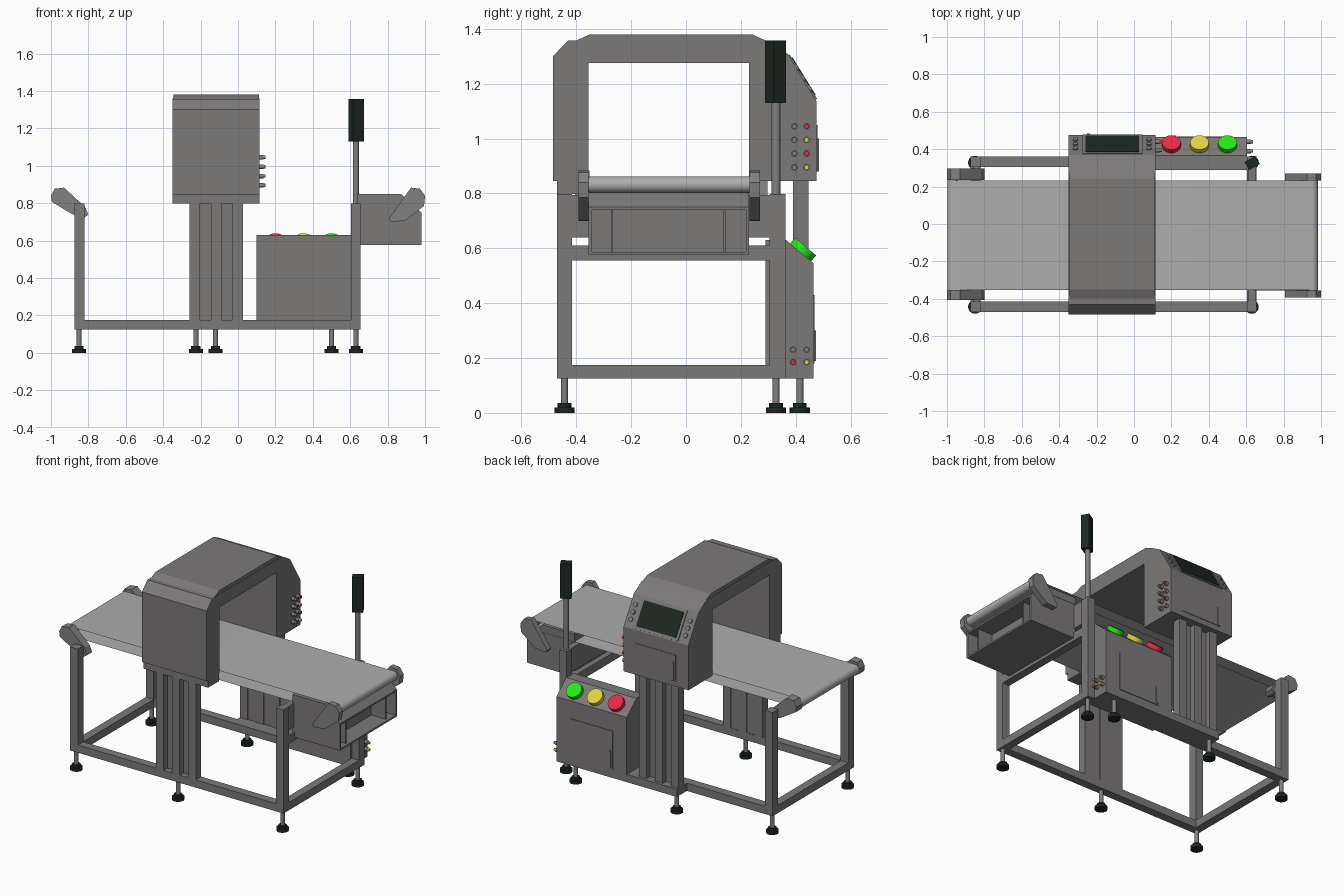
import bpy, bmesh, math
from mathutils import Matrix, Vector

if "Cube" in bpy.data.objects:
    bpy.data.objects.remove(bpy.data.objects["Cube"])


def mat(name, col):
    m = bpy.data.materials.new(name)
    m.diffuse_color = (*col, 1)
    m.use_nodes = True
    m.node_tree.nodes["Principled BSDF"].inputs["Base Color"].default_value = m.diffuse_color
    return m


BODY = mat("steel_grey", (0.20, 0.19, 0.19))
BELT = mat("belt_light_grey", (0.42, 0.42, 0.42))
METAL = mat("metal_grey", (0.22, 0.22, 0.22))
DARK = mat("dark_green_black", (0.012, 0.022, 0.015))
RED = mat("signal_red", (0.78, 0.025, 0.06))
YELLOW = mat("signal_yellow", (0.75, 0.64, 0.06))
GREEN = mat("signal_green", (0.02, 0.80, 0.01))


def finish(name, bm, m, smooth=False):
    bmesh.ops.recalc_face_normals(bm, faces=bm.faces)
    me = bpy.data.meshes.new(name)
    bm.to_mesh(me)
    bm.free()
    me.materials.append(m)
    if smooth:
        me.polygons.foreach_set("use_smooth", [True] * len(me.polygons))
        me.set_sharp_from_angle(angle=math.radians(35))
    ob = bpy.data.objects.new(name, me)
    bpy.context.collection.objects.link(ob)
    return ob


def box(name, x, y, z, m=BODY):
    """Axis-aligned box from (min, max) pairs."""
    bm = bmesh.new()
    bmesh.ops.create_cube(bm, size=1)
    for v in bm.verts:
        v.co = [r[0] if c < 0 else r[1] for c, r in zip(v.co, (x, y, z))]
    return finish(name, bm, m)


def prism(name, pts, lo, hi, axis, m=BODY, inset=None):
    """Outline extruded along x (points are y,z) or along y (points are x,z)."""
    bm = bmesh.new()
    place = (lambda p: (lo, p[0], p[1])) if axis == "x" else (lambda p: (p[0], lo, p[1]))
    f = bm.faces.new([bm.verts.new(place(p)) for p in pts])
    ext = bmesh.ops.extrude_face_region(bm, geom=[f])["geom"]
    d = Vector((hi - lo, 0, 0)) if axis == "x" else Vector((0, hi - lo, 0))
    bmesh.ops.translate(bm, verts=[g for g in ext if isinstance(g, bmesh.types.BMVert)], vec=d)
    bmesh.ops.recalc_face_normals(bm, faces=bm.faces)
    if inset:  # recess the face that looks along +x
        bmesh.ops.inset_region(bm, faces=[g for g in bm.faces if g.normal.x > 0.95], thickness=inset[0])
        face = max((g for g in bm.faces if g.normal.x > 0.95), key=lambda g: g.calc_area())
        face2 = bmesh.ops.extrude_face_region(bm, geom=[face])["geom"]
        bmesh.ops.translate(bm, verts=[g for g in face2 if isinstance(g, bmesh.types.BMVert)],
                            vec=(-inset[1], 0, 0))
        bmesh.ops.delete(bm, geom=[face], context="FACES")
    return finish(name, bm, m)


def rod(name, a, b, r, m=METAL, seg=24):
    """Cylinder from point a to point b."""
    a, b = Vector(a), Vector(b)
    bm = bmesh.new()
    q = (b - a).to_track_quat("Z", "Y").to_matrix().to_4x4()
    bmesh.ops.create_cone(bm, cap_ends=True, segments=seg, radius1=r, radius2=r,
                          depth=(b - a).length, matrix=Matrix.Translation((a + b) / 2) @ q)
    return finish(name, bm, m, True)


# Base frame and posts
FY, BY = (-0.47, -0.415), (0.305, 0.362)
LX, RX = (-0.875, -0.82), (0.603, 0.655)
BZ = (0.125, 0.175)
for nm, y in (("front", FY), ("back", BY)):
    box(nm + "_base_beam", (LX[0], RX[1]), y, BZ)
    box(nm + "_left_post", LX, y, (0.125, 0.797))
    box(nm + "_right_post", RX, y, (0.125, 0.797))
for nm, x in (("left", LX), ("right", RX)):
    box(nm + "_cross_beam", x, (-0.45, 0.34), BZ)
box("right_upper_cross_beam", RX, (-0.45, 0.34), (0.555, 0.61))
box("right_mount_plate", (0.61, 0.65), (-0.43, 0.32), (0.64, 0.795))
box("back_base_extension", (-0.26, 0.12), (0.35, 0.465), BZ)

# Adjustable feet
for i, (x, y) in enumerate([(-0.85, -0.443), (-0.12, -0.443), (0.63, -0.443), (-0.85, 0.328),
                            (0.63, 0.328), (-0.225, 0.415), (0.5, 0.415)]):
    rod(f"foot_pad_{i}", (x, y, 0), (x, y, 0.02), 0.037, DARK)
    rod(f"foot_hub_{i}", (x, y, 0.02), (x, y, 0.036), 0.025, DARK)
    rod(f"foot_stem_{i}", (x, y, 0.03), (x, y, 0.13), 0.013)

# Columns carrying the detector arch
for i, x in enumerate((-0.26, -0.145, -0.03)):
    box(f"front_column_{i}", (x, x + 0.056), FY, (0.175, 0.81))
    box(f"back_column_{i}", (x, x + 0.056), (0.39, 0.446), (0.175, 0.85))
box("front_column_backing", (-0.25, 0.02), (-0.43, -0.418), (0.175, 0.81))
box("back_column_backing", (-0.25, 0.02), (0.395, 0.41), (0.175, 0.85))

# Detector arch
GX = (-0.35, 0.115)
prism("detector_arch", [(-0.485, 0.845), (-0.485, 1.30), (-0.43, 1.357), (-0.24, 1.36), (0.29, 1.357),
                        (0.37, 1.31), (0.476, 1.135), (0.476, 0.845), (0.23, 0.845), (0.23, 1.275),
                        (-0.355, 1.275), (-0.355, 0.845)], *GX, "x")
prism("arch_top_cover", [(-0.405, 1.355), (-0.35, 1.38), (0.24, 1.38), (0.295, 1.355)],
      GX[0] + 0.004, GX[1] - 0.004, "x")
box("front_arch_skirt", GX, (-0.47, -0.36), (0.797, 0.85))

# Sloped operator panel: plate, screen, keys
S = Matrix.Translation((0, 0.423, 1.2225)) @ Matrix.Rotation(math.radians(-58.3), 4, "X")
for ob in (box("panel_plate", (-0.275, 0.045), (-0.095, 0.095), (-0.01, 0.006)),
           box("panel_screen", (-0.258, 0.028), (-0.08, 0.08), (0, 0.009), DARK)):
    ob.matrix_world = S
for i in range(3):
    for s, x in (("left", -0.313), ("right", 0.08)):
        v = -0.04 + 0.045 * i
        rod(f"panel_key_{s}_{i}", S @ Vector((x, v, -0.01)), S @ Vector((x, v, 0.008)), 0.014)

# Control cabinet with sloped top and three buttons
prism("control_cabinet", [(0.29, 0.125), (0.465, 0.125), (0.465, 0.545), (0.365, 0.63), (0.29, 0.63)],
      0.1, 0.605, "x")
n = Vector((0, 0.648, 0.762))
for nm, x, m in (("red", 0.2, RED), ("yellow", 0.35, YELLOW), ("green", 0.5, GREEN)):
    c = Vector((x, 0.418, 0.585))
    rod(nm + "_button", c - n * 0.01, c + n * 0.028, 0.05, m, 32)

# Access doors and handles on the back
box("arch_door", (-0.26, 0.03), (0.47, 0.479), (0.88, 1.05))
box("cabinet_door", (0.2, 0.5), (0.46, 0.469), (0.18, 0.43))
box("arch_door_handle", (-0.25, -0.235), (0.475, 0.484), (0.88, 1.0))
box("cabinet_door_handle", (0.21, 0.225), (0.465, 0.474), (0.19, 0.30))

# Cable connectors on the right sides
plugs = [(0.113, y, z, m) for z, m2 in ((1.045, RED), (0.995, YELLOW), (0.945, RED), (0.895, YELLOW))
         for y, m in ((0.395, METAL), (0.44, m2))]
plugs += [(0.603, 0.39, 0.23, METAL), (0.603, 0.44, 0.23, METAL),
          (0.603, 0.39, 0.185, RED), (0.603, 0.44, 0.185, YELLOW)]
for i, (x, y, z, m) in enumerate(plugs):
    rod(f"connector_{i}", (x, y, z), (x + 0.022, y, z), 0.012, METAL, 12)
    rod(f"connector_tip_{i}", (x + 0.015, y, z), (x + 0.033, y, z), 0.009, m, 12)

# Conveyor belt: open loop around the end rollers
bm = bmesh.new()
path = []
for cx, a0 in ((0.953, -90), (-0.968, 90)):
    for k in range(13):
        a = math.radians(a0 + 15 * k)
        path.append((cx + 0.03 * math.cos(a), 0.832 + 0.03 * math.sin(a)))
rows = [[bm.verts.new((x, y, z)) for x, z in path] for y in (-0.353, 0.232)]
for i in range(len(path)):
    j = (i + 1) % len(path)
    bm.faces.new((rows[0][i], rows[0][j], rows[1][j], rows[1][i]))
finish("conveyor_belt", bm, BELT, True)
rod("right_roller", (0.953, -0.36, 0.832), (0.953, 0.235, 0.832), 0.027, METAL)
rod("left_roller", (-0.968, -0.36, 0.832), (-0.968, 0.235, 0.832), 0.027, METAL)

# Roller arms and their pivots
left = [(-1, 0.84), (-0.98, 0.877), (-0.93, 0.883), (-0.818, 0.78), (-0.80, 0.738),
        (-0.823, 0.722), (-0.89, 0.743), (-0.995, 0.807)]
right = [(1, 0.84), (0.973, 0.877), (0.925, 0.883), (0.807, 0.717), (0.818, 0.70),
         (0.893, 0.706), (0.995, 0.786)]
for side, y in (("front", (-0.405, -0.352)), ("back", (0.235, 0.297))):
    prism(f"left_arm_{side}", left, *y, "y", METAL)
for side, y in (("front", (-0.392, -0.355)), ("back", (0.232, 0.27))):
    prism(f"right_arm_{side}", right, *y, "y", METAL)
for side, y in (("front", (-0.435, -0.37)), ("back", (0.26, 0.32))):
    rod(f"left_arm_pivot_{side}", (-0.84, y[0], 0.745), (-0.84, y[1], 0.745), 0.02)

# Drive box under the right end, open toward +x
prism("drive_box", [(0.64, 0.575), (0.98, 0.575), (0.98, 0.75), (0.87, 0.85), (0.64, 0.85)],
      -0.355, 0.23, "y", BODY, (0.016, 0.12))
for i, y in enumerate((-0.27, 0.14)):
    box(f"drive_box_divider_{i}", (0.85, 0.965), (y - 0.004, y + 0.004), (0.588, 0.738))

# Signal tower
rod("signal_pole", (0.63, 0.328, 0.79), (0.63, 0.328, 1.14), 0.016)
head = box("signal_head", (-0.033, 0.033), (-0.025, 0.025), (1.13, 1.357), DARK)
head.matrix_world = Matrix.Translation((0.632, 0.326, 0)) @ Matrix.Rotation(math.radians(30), 4, "Z")
